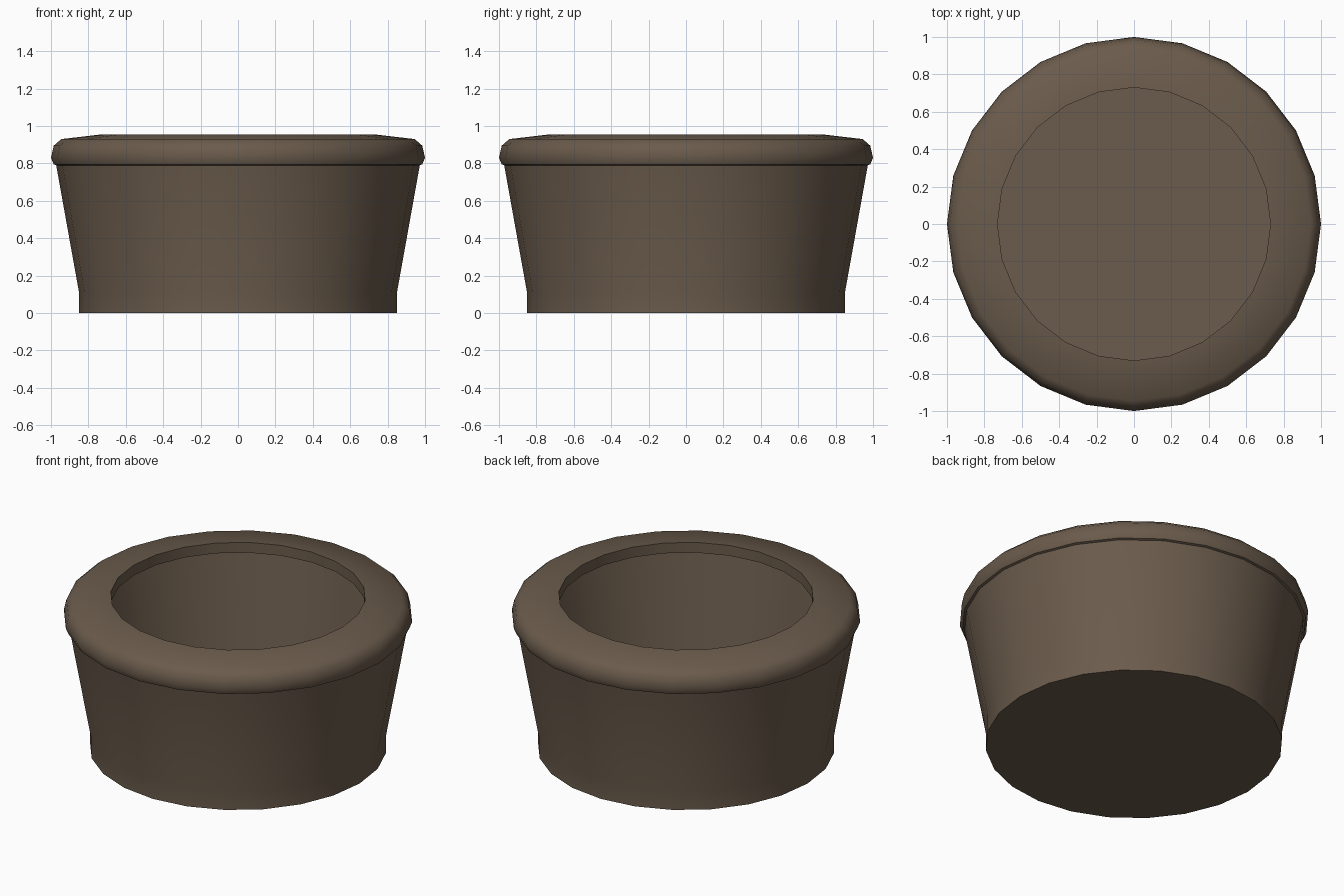
import bpy, bmesh, math

if "Cube" in bpy.data.objects:
    bpy.data.objects.remove(bpy.data.objects["Cube"])

SIDES = 24

clay = bpy.data.materials.new("brown clay")
clay.diffuse_color = (0.145, 0.105, 0.072, 1)
clay.use_nodes = True
clay.node_tree.nodes["Principled BSDF"].inputs["Base Color"].default_value = clay.diffuse_color


def lathe(name, profile, material):
    """Spin a (radius, height) profile round z; zero radius closes an end."""
    bm = bmesh.new()
    rings = []
    for r, z in profile:
        count = SIDES if r > 0 else 1
        rings.append([bm.verts.new((r * math.cos(2 * math.pi * i / SIDES),
                                    r * math.sin(2 * math.pi * i / SIDES), z))
                      for i in range(count)])
    for a, b in zip(rings, rings[1:]):
        for i in range(SIDES):
            j = (i + 1) % SIDES
            if len(a) == 1:
                bm.faces.new((a[0], b[j], b[i]))
            elif len(b) == 1:
                bm.faces.new((a[i], a[j], b[0]))
            else:
                bm.faces.new((a[i], a[j], b[j], b[i]))
    bmesh.ops.recalc_face_normals(bm, faces=bm.faces)
    mesh = bpy.data.meshes.new(name)
    bm.to_mesh(mesh)
    bm.free()
    mesh.materials.append(material)
    obj = bpy.data.objects.new(name, mesh)
    bpy.context.collection.objects.link(obj)
    bpy.ops.object.select_all(action='DESELECT')
    obj.select_set(True)
    bpy.context.view_layer.objects.active = obj
    bpy.ops.object.shade_smooth_by_angle(angle=math.radians(40))
    return obj


# Pot: foot, flared wall, rounded rim, inner lip, hollow inside and floor
lathe("pot", [
    (0, 0), (0.85, 0), (0.85, 0.11),                  # base and foot
    (0.972, 0.79), (0.985, 0.795),                    # flared wall
    (1.0, 0.83), (0.985, 0.895), (0.945, 0.93),       # rounded rim
    (0.73, 0.955), (0.73, 0.89),                      # rim top and inner lip
    (0.93, 0.86), (0.80, 0.06), (0, 0.06),            # inside wall and floor
], clay)
